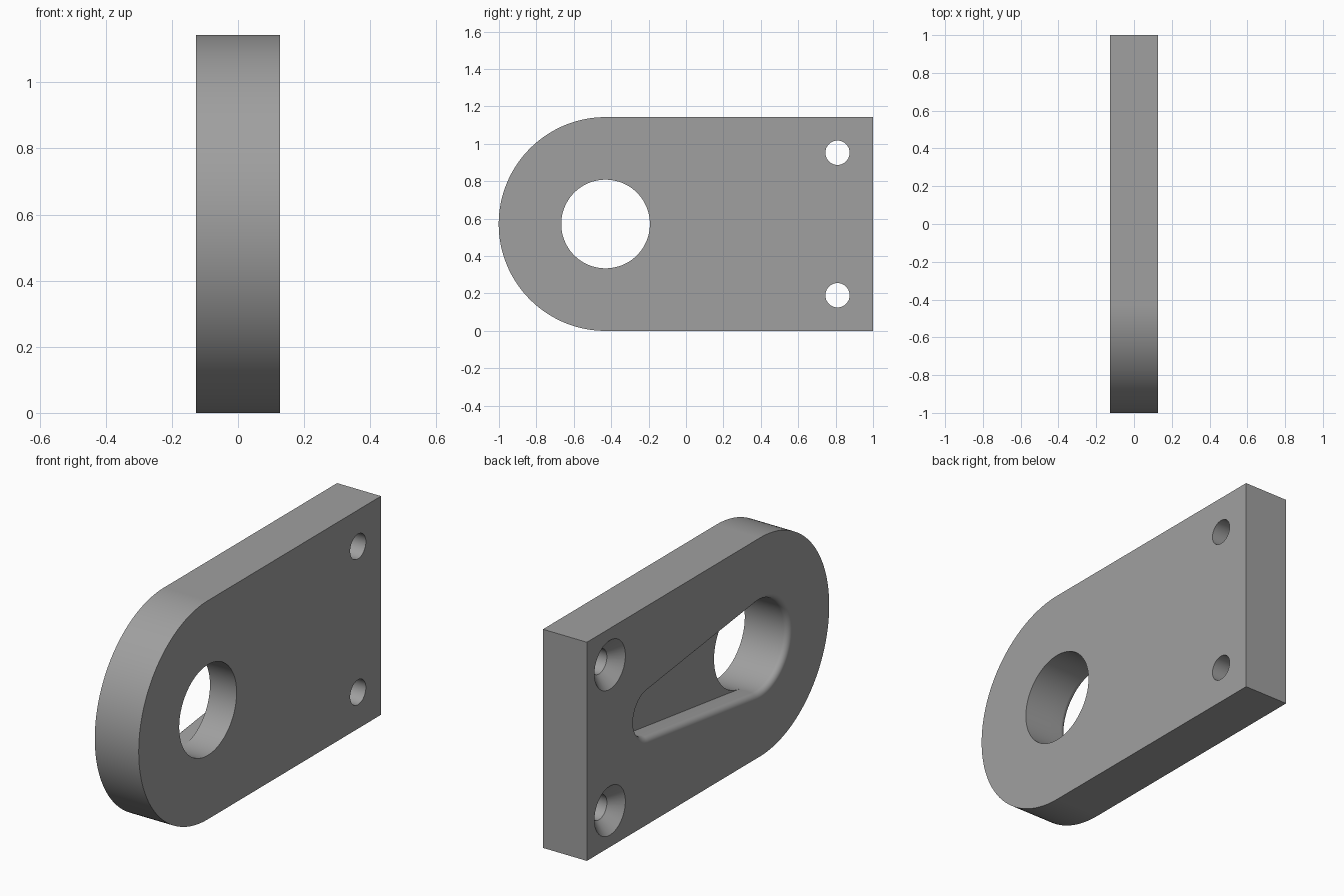
import bpy, bmesh, math
from math import pi, cos, sin

if "Cube" in bpy.data.objects:
    bpy.data.objects.remove(bpy.data.objects["Cube"])

HALF = 0.127            # half of the plate thickness
RAD = 0.5715            # rounded end radius = half of the height
CY, CZ = -0.43, RAD     # centre of the rounded end and the large hole


def arc(cy, cz, r, a0, a1, n):
    return [(cy + r * cos(a0 + (a1 - a0) * i / n),
             cz + r * sin(a0 + (a1 - a0) * i / n)) for i in range(n + 1)]


def ring(bm, x, pts):
    return [bm.verts.new((x, y, z)) for y, z in pts]


def bridge(bm, a, b):
    for i in range(len(a)):
        j = (i + 1) % len(a)
        bm.faces.new((a[i], a[j], b[j], b[i]))


def finish(bm, name):
    bmesh.ops.recalc_face_normals(bm, faces=bm.faces)
    me = bpy.data.meshes.new(name)
    bm.to_mesh(me)
    bm.free()
    ob = bpy.data.objects.new(name, me)
    bpy.context.collection.objects.link(ob)
    return ob


def loft(name, sections):
    bm = bmesh.new()
    rings = [ring(bm, x, pts) for x, pts in sections]
    for a, b in zip(rings, rings[1:]):
        bridge(bm, a, b)
    bm.faces.new(rings[0])
    bm.faces.new(rings[-1])
    return finish(bm, name)


# plate: rounded front end, square back end
outline = arc(CY, CZ, RAD, pi / 2, 3 * pi / 2, 72) + [(1, 0), (1, 2 * RAD)]
plate = loft("plate", [(-HALF, outline), (HALF, outline)])

# tapered pocket with a rounded lip, running into the large through hole
R1, R2, Y2 = 0.237, 0.12, 0.48
LIP, DEPTH = 0.03, 0.10
PHI = math.acos((R1 - R2) / (Y2 - CY))
NB = 56


def teardrop(t):
    return (arc(CY, CZ, R1 + t, PHI, 2 * pi - PHI, NB)
            + arc(Y2, CZ, R2 + t, -PHI, PHI, 32))


bm = bmesh.new()
rings = [ring(bm, -HALF - 0.05, teardrop(LIP))]
for i in range(7):
    a = pi / 2 * (1 - i / 6)
    rings.append(ring(bm, -HALF + LIP * (1 - sin(a)), teardrop(LIP * (1 - cos(a)))))
rings.append(ring(bm, -HALF + DEPTH, teardrop(0)))
for a, b in zip(rings, rings[1:]):
    bridge(bm, a, b)
bm.faces.new(rings[0])
big, small = rings[-1][:NB + 1], rings[-1][NB + 1:]
inner = ring(bm, -HALF + DEPTH, arc(CY, CZ, R1, -PHI, PHI, 48)[1:-1])
bm.faces.new(small + [big[0]] + inner[::-1] + [big[-1]])      # pocket floor
hole = big + inner
far = [bm.verts.new((HALF + 0.05, v.co.y, v.co.z)) for v in hole]
bridge(bm, hole, far)
bm.faces.new(far)
cutters = [finish(bm, "pocket_cutter")]

# countersunk screw holes
for side in (-1, 1):
    z = CZ + side * 0.381
    profile = [(-HALF - 0.03, 0.158), (-HALF + 0.063, 0.065), (HALF + 0.05, 0.065)]
    cutters.append(loft("screw_hole_cutter", [
        (x, arc(0.81, z, r, 0, 2 * pi, 40)[:-1]) for x, r in profile]))

# cut everything out of the plate
bpy.context.view_layer.objects.active = plate
plate.select_set(True)
for c in cutters:
    c.hide_render = True
    mod = plate.modifiers.new("cut", 'BOOLEAN')
    mod.operation = 'DIFFERENCE'
    mod.solver = 'EXACT'
    mod.object = c
    bpy.ops.object.modifier_apply(modifier=mod.name)
    bpy.data.objects.remove(c)

# colour and shading
grey = bpy.data.materials.new("grey_metal")
grey.diffuse_color = (0.35, 0.35, 0.35, 1)
grey.use_nodes = True
grey.node_tree.nodes["Principled BSDF"].inputs["Base Color"].default_value = grey.diffuse_color
plate.data.materials.clear()
plate.data.materials.append(grey)
for o in bpy.context.selected_objects:
    o.select_set(o == plate)
plate.select_set(True)
bpy.ops.object.shade_smooth_by_angle(angle=math.radians(30))
wn = plate.modifiers.new("weighted_normals", 'WEIGHTED_NORMAL')
wn.keep_sharp = True
